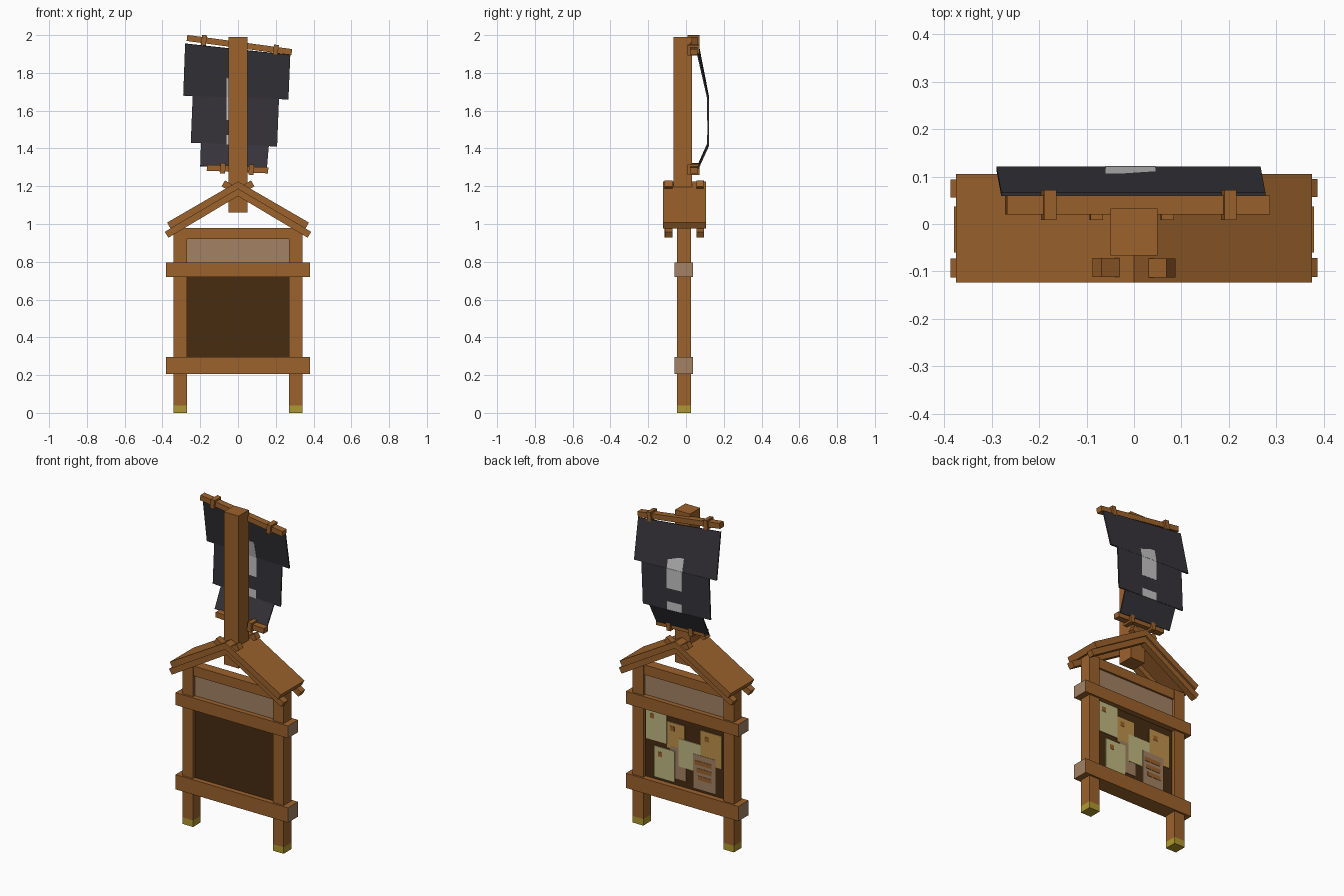
import bpy, bmesh, math
from mathutils import Vector, Matrix

if "Cube" in bpy.data.objects:
    bpy.data.objects.remove(bpy.data.objects["Cube"])


def material(name, r, g, b):
    m = bpy.data.materials.new(name)
    m.diffuse_color = [((c / 255 + 0.055) / 1.055) ** 2.4 for c in (r, g, b)] + [1]
    m.use_nodes = True
    m.node_tree.nodes["Principled BSDF"].inputs["Base Color"].default_value = m.diffuse_color
    return m


WOOD = material("wood", 156, 98, 44)
DARK = material("dark_board", 71, 44, 17)
PALE = material("weathered_wood", 163, 130, 99)
FOOT = material("yellow_moss", 176, 152, 46)
CLOTH = material("black_cloth", 54, 52, 58)
MARK = material("light_grey", 195, 195, 195)
CREAM = material("cream_paper", 192, 184, 130)
GOLD = material("gold_paper", 190, 146, 76)


def finish(name, bm, *mats):
    bmesh.ops.recalc_face_normals(bm, faces=bm.faces)
    mesh = bpy.data.meshes.new(name)
    bm.to_mesh(mesh)
    bm.free()
    for m in mats:
        mesh.materials.append(m)
    ob = bpy.data.objects.new(name, mesh)
    bpy.context.collection.objects.link(ob)
    return ob


def box(name, x, y, z, mat, end_mat=None):
    """Box from (min, max) ranges; end_mat colours the faces turned to the sides."""
    bm = bmesh.new()
    bmesh.ops.create_cube(bm, size=1)
    for v in bm.verts:
        v.co = [r[0] + (c + 0.5) * (r[1] - r[0]) for c, r in zip(v.co, (x, y, z))]
    bm.normal_update()
    if end_mat:
        for f in bm.faces:
            f.material_index = int(abs(f.normal.x) > 0.9)
    return finish(name, bm, mat, *([end_mat] if end_mat else []))


def bar(name, p, q, y, thick, mat):
    """Square bar between two (x, z) points, spanning the y range."""
    p, q = Vector((p[0], 0, p[1])), Vector((q[0], 0, q[1]))
    d = q - p
    bm = bmesh.new()
    bmesh.ops.create_cube(bm, size=1)
    bm.transform(Matrix.Translation((p + q) / 2 + Vector((0, sum(y) / 2, 0)))
                 @ Matrix.Rotation(math.atan2(-d.z, d.x), 4, 'Y')
                 @ Matrix.Diagonal((d.length, y[1] - y[0], thick, 1)))
    return finish(name, bm, mat)


def sheet(name, quads, mat, thick):
    """Thin sheet made of quads, given thickness."""
    bm = bmesh.new()
    for q in quads:
        bm.faces.new([bm.verts.new(c) for c in q])
    bmesh.ops.remove_doubles(bm, verts=bm.verts, dist=0.0001)
    ob = finish(name, bm, mat)
    mod = ob.modifiers.new("thickness", 'SOLIDIFY')
    mod.thickness, mod.offset = thick, 0
    return ob


# Legs with mossy feet
for side, s in (("left", -1), ("right", 1)):
    x = sorted((s * 0.27, s * 0.342))
    box(side + "_leg", x, (-0.048, 0.026), (0.04, 0.98), WOOD)
    box(side + "_foot", x, (-0.048, 0.026), (0, 0.04), FOOT)

# Cross beams, top rail, sign panel and notice board
box("lower_beam", (-0.38, 0.38), (-0.06, 0.037), (0.205, 0.295), WOOD, PALE)
box("upper_beam", (-0.38, 0.38), (-0.06, 0.037), (0.72, 0.795), WOOD, PALE)
box("top_rail", (-0.27, 0.27), (-0.042, 0.02), (0.92, 0.98), WOOD)
box("sign_panel", (-0.27, 0.27), (-0.03, 0.008), (0.79, 0.925), PALE)
box("notice_board", (-0.27, 0.27), (-0.03, 0.003), (0.29, 0.725), DARK)

# Paper notes: centre x, centre z, width, height, paper, layer
notes = [(0.05, 0.43, 0.11, 0.19, PALE, 0), (0.065, 0.59, 0.12, 0.16, GOLD, 0),
         (0.195, 0.625, 0.14, 0.19, CREAM, 1), (-0.03, 0.50, 0.15, 0.17, CREAM, 1),
         (-0.175, 0.575, 0.14, 0.20, GOLD, 1), (0.14, 0.405, 0.14, 0.19, CREAM, 2),
         (-0.13, 0.415, 0.15, 0.21, PALE, 2)]
for i, (cx, cz, w, h, paper, layer) in enumerate(notes):
    y = 0.006 + layer * 0.002
    box(f"note_{i}", (cx - w / 2, cx + w / 2), (y - 0.004, y), (cz - h / 2, cz + h / 2), paper)
    if paper != PALE and i != 3:
        px, pz = cx + w * 0.2, cz + h * 0.27
        box(f"note_seal_{i}", (px - 0.014, px + 0.014), (y - 0.001, y + 0.002),
            (pz - 0.014, pz + 0.014), WOOD)
for k in range(3):
    z = 0.37 + k * 0.045
    box(f"note_stain_{k}", (-0.18, -0.09 + 0.012 * k), (0.009, 0.012), (z, z + 0.025), WOOD)

# Gabled roof extruded from a chevron profile
bm = bmesh.new()
profile = [(0, 1.225), (0.375, 1.008), (0.357, 0.975), (0, 1.185), (-0.357, 0.975), (-0.375, 1.008)]
rings = [[bm.verts.new((x, y, z)) for x, z in profile] for y in (-0.123, 0.105)]
for i in range(6):
    j = (i + 1) % 6
    bm.faces.new((rings[0][i], rings[0][j], rings[1][j], rings[1][i]))
for r in rings:
    bm.faces.new(r[:4])
    bm.faces.new([r[0]] + r[3:])
finish("roof", bm, WOOD)

# Rafters crossing at the ridge
for row, y in (("front", (-0.112, -0.072)), ("back", (0.056, 0.094))):
    for side, s in (("left", -1), ("right", 1)):
        off = 0.0005 * s
        bar(f"{row}_{side}_rafter", (-s * 0.078, 1.215), (s * 0.378, 0.943),
            (y[0] + off, y[1] + off), 0.036, WOOD)

# Banner post
box("banner_post", (-0.05, 0.05), (-0.066, 0.033), (1.06, 1.99), WOOD)

# Banner rods with square clips
for name, p, q, clips in (("top_rod", (-0.27, 1.985), (0.285, 1.91), (-0.18, 0.2)),
                          ("bottom_rod", (-0.165, 1.298), (0.16, 1.284), (-0.08, 0.07))):
    bar(name, p, q, (0.02, 0.06), 0.032, WOOD)
    k = (q[1] - p[1]) / (q[0] - p[0])
    for i, cx in enumerate(clips):
        cz = p[1] + k * (cx - p[0])
        bar(f"{name}_clip_{i}", (cx - 0.013, cz - 0.013 * k), (cx + 0.013, cz + 0.013 * k),
            (0.008, 0.072), 0.055, WOOD)

# Stepped hanging cloth: top-left, top-right, bottom-right, bottom-left of each section
A, B = 0.063, 0.117
sections = [
    [(-0.28, A, 1.955), (0.277, A, 1.895), (0.267, B, 1.66), (-0.29, B, 1.68)],
    [(-0.24, B, 1.678), (0.217, B, 1.662), (0.207, B, 1.41), (-0.25, B, 1.43)],
    [(-0.196, B, 1.428), (0.163, B, 1.412), (0.153, A, 1.293), (-0.2, A, 1.307)]]
for name, s in zip(("upper_cloth", "middle_cloth", "lower_cloth"), sections):
    sheet(name, [s], CLOTH, 0.008)


def patch(s, x0, x1, t0, t1):
    """Quad lying on a cloth section, between two x values and two heights down it."""
    tl, tr, br, bl = (Vector(c) for c in s)
    quad = []
    for x, t in ((x0, t0), (x1, t0), (x1, t1), (x0, t1)):
        l, r = tl.lerp(bl, t), tr.lerp(br, t)
        quad.append(l.lerp(r, (x - l.x) / (r.x - l.x)))
    return quad


# Pale painted stripe and dot on the cloth
sheet("stripe_upper", [patch(sections[0], -0.06, 0.045, 0.6, 1)], MARK, 0.0098)
sheet("stripe_lower", [patch(sections[1], -0.06, 0.045, 0, 0.48)], MARK, 0.0098)
sheet("dot", [patch(sections[1], -0.06, 0.042, 0.8, 1)], MARK, 0.0098)
